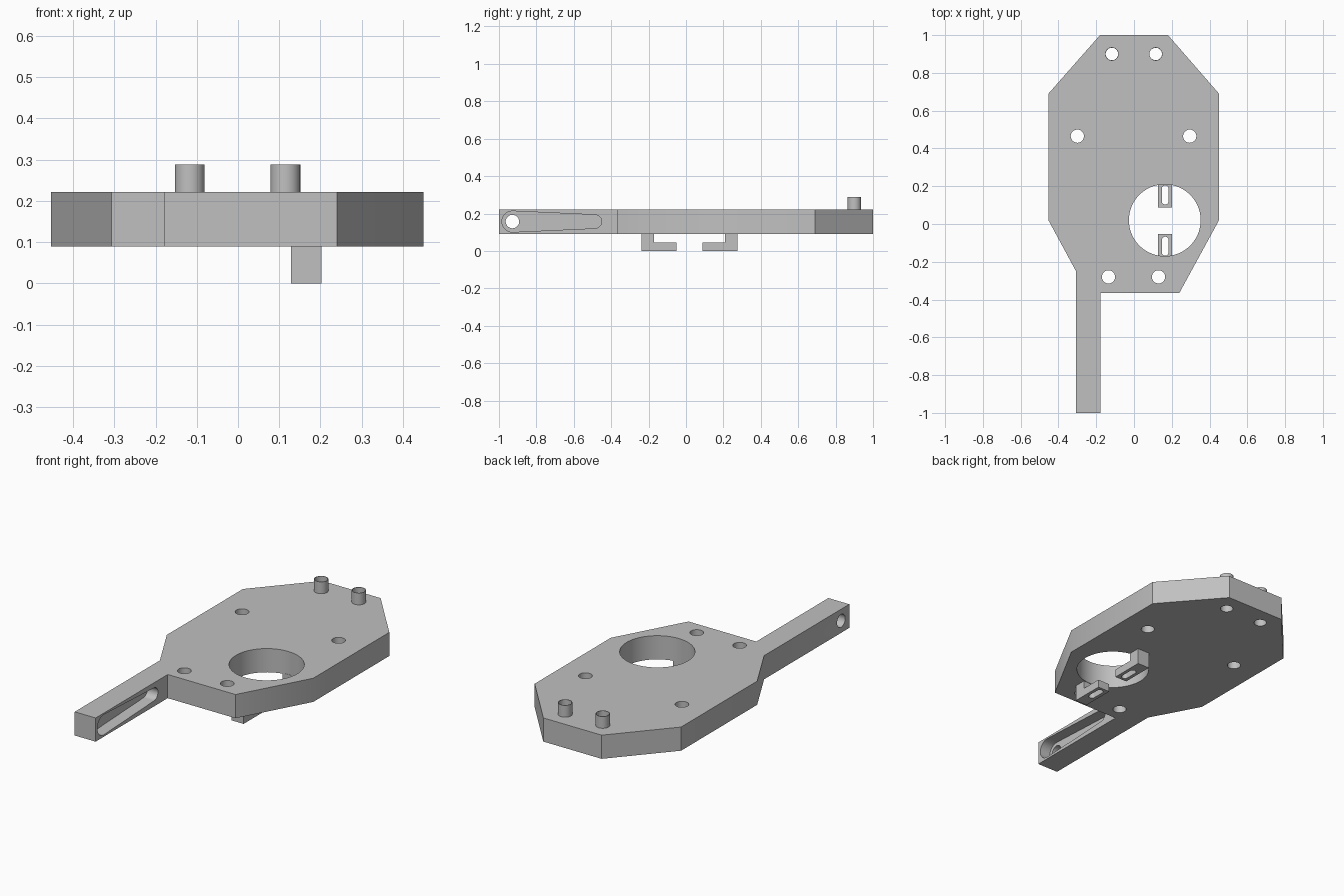
import bpy, bmesh
from math import sin, cos, pi, radians
from mathutils import Vector

if "Cube" in bpy.data.objects:
    bpy.data.objects.remove(bpy.data.objects["Cube"])

grey = bpy.data.materials.new("plain grey")
grey.use_nodes = True
GREY = (0.53, 0.53, 0.53, 1)
grey.diffuse_color = GREY
grey.node_tree.nodes["Principled BSDF"].inputs["Base Color"].default_value = GREY

BOTTOM, TOP = 0.09, 0.222


def prism(name, points, lo, hi, axis="z"):
    """Extrude a closed 2D outline along an axis."""
    place = {"z": lambda a, b, c: (a, b, c), "x": lambda a, b, c: (c, a, b)}[axis]
    bm = bmesh.new()
    face = bm.faces.new([bm.verts.new(place(a, b, lo)) for a, b in points])
    moved = bmesh.ops.extrude_face_region(bm, geom=[face])["geom"]
    bmesh.ops.translate(bm, vec=Vector(place(0, 0, hi - lo)),
                        verts=[v for v in moved if isinstance(v, bmesh.types.BMVert)])
    bmesh.ops.recalc_face_normals(bm, faces=bm.faces)
    mesh = bpy.data.meshes.new(name)
    bm.to_mesh(mesh)
    bm.free()
    mesh.materials.append(grey)
    obj = bpy.data.objects.new(name, mesh)
    bpy.context.collection.objects.link(obj)
    return obj


def arc(cx, cy, r, start=0, end=360, steps=48):
    """Points along an arc; a full circle omits the repeated end point."""
    count = steps if end - start >= 360 else steps + 1
    angles = [radians(start + (end - start) * i / steps) for i in range(count)]
    return [(cx + r * cos(a), cy + r * sin(a)) for a in angles]


def activate(obj):
    bpy.ops.object.select_all(action="DESELECT")
    obj.select_set(True)
    bpy.context.view_layer.objects.active = obj


def cut(obj, cutter):
    activate(obj)
    mod = obj.modifiers.new("cut", "BOOLEAN")
    mod.operation, mod.solver, mod.object = "DIFFERENCE", "EXACT", cutter
    bpy.ops.object.modifier_apply(modifier=mod.name)
    bpy.data.objects.remove(cutter)


def finish(obj):
    activate(obj)
    bpy.ops.object.shade_smooth_by_angle(angle=radians(30))


# Plate with its narrow arm
plate = prism("plate_and_arm", [
    (-0.18, 1), (0.18, 1), (0.45, 0.69), (0.45, 0.02), (0.24, -0.365),
    (-0.178, -0.365), (-0.178, -1), (-0.307, -1), (-0.307, -0.25),
    (-0.453, 0.02), (-0.453, 0.69)], BOTTOM, TOP)

# Large opening, screw holes and post bores
posts = [(-0.117, 0.9), (0.115, 0.9)]
holes = [(-0.3, 0.465), (0.295, 0.465), (-0.135, -0.28), (0.13, -0.28)]
cut(plate, prism("opening_cutter", arc(0.163, 0.02, 0.19, steps=96), 0, 0.4))
for x, y in holes:
    cut(plate, prism("hole_cutter", arc(x, y, 0.035), 0, 0.4))
for x, y in posts:
    cut(plate, prism("bore_cutter", arc(x, y, 0.033), 0, 0.4))

# Tapered pocket and cross hole in the arm
pocket = arc(-0.487, 0.157, 0.036, -87, 87, 20) + arc(-0.928, 0.157, 0.056, 87, 273, 24)
cut(plate, prism("pocket_cutter", pocket, -0.243, -0.1, "x"))
cut(plate, prism("arm_hole_cutter", arc(-0.928, 0.157, 0.036), -0.4, -0.1, "x"))
finish(plate)

# Hollow posts
for side, (x, y) in zip(("right", "left"), posts):
    post = prism(side + "_post", arc(x, y, 0.036), TOP - 0.005, 0.288)
    cut(post, prism("post_cutter", arc(x, y, 0.033), 0, 0.4))
    finish(post)

# Slotted hooks under the opening, mirrored about its middle
MID = 0.018
for name, s in (("back_hook", 1), ("front_hook", -1)):
    profile = [(0.07, 0), (0.257, 0), (0.257, BOTTOM + 0.004), (0.19, BOTTOM + 0.004),
               (0.19, 0.045), (0.07, 0.045)]
    hook = prism(name, [(MID + s * d, z) for d, z in profile], 0.128, 0.202, "x")
    near, far = sorted((MID + s * 0.103, MID + s * 0.168))
    slot = arc(0.165, far, 0.018, 0, 180, 16) + arc(0.165, near, 0.018, 180, 360, 16)
    cut(hook, prism("slot_cutter", slot, -0.1, 0.06))
    finish(hook)
